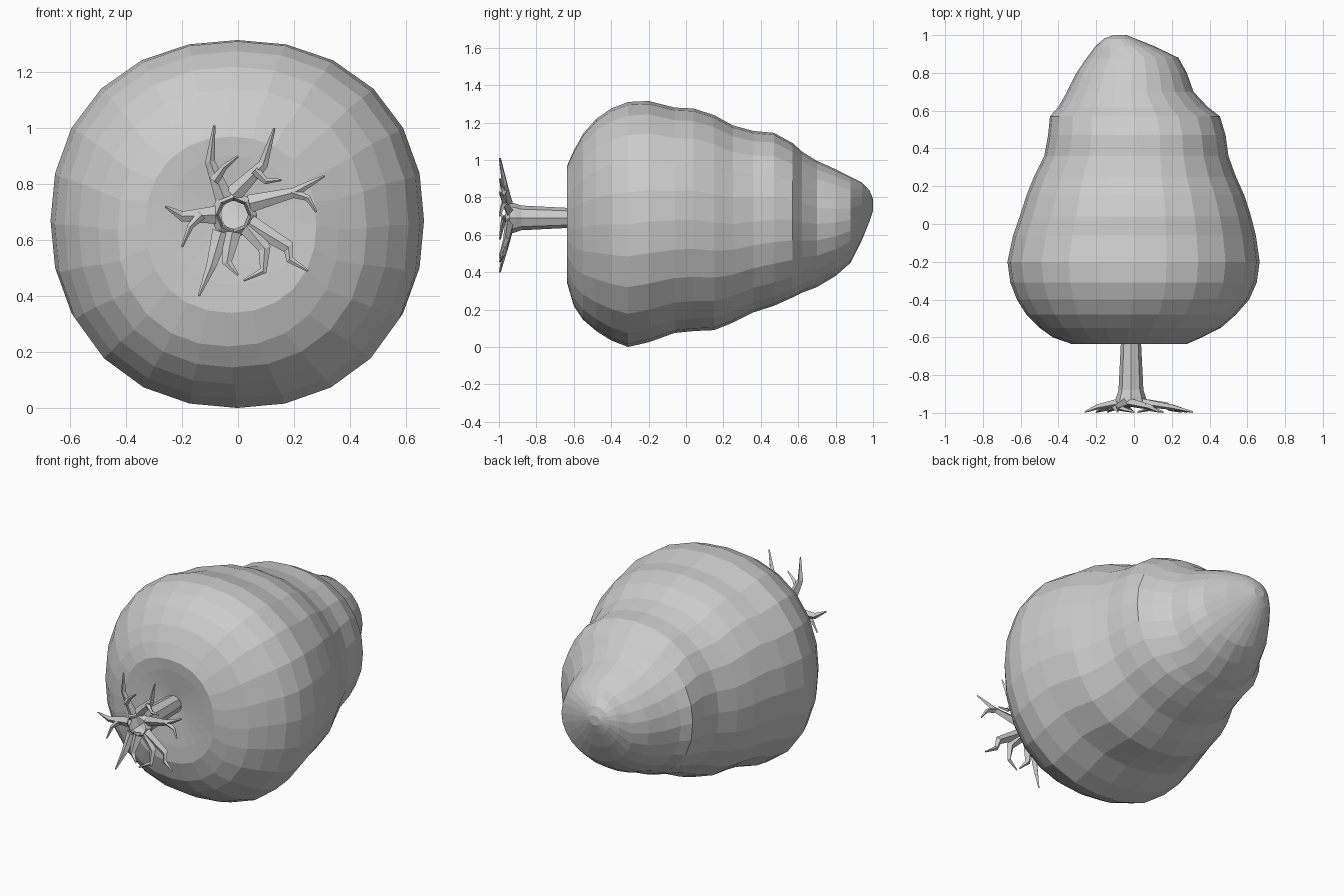
import bpy, math
from mathutils import Vector


def make_mesh(name, verts, faces):
    me = bpy.data.meshes.new(name)
    me.from_pydata(verts, [], faces)
    me.update()
    ob = bpy.data.objects.new(name, me)
    bpy.context.collection.objects.link(ob)
    return ob


def loft(rings, cap_end=False):
    n = len(rings[0])
    verts = [v for r in rings for v in r]
    faces = []
    for k in range(len(rings) - 1):
        for i in range(n):
            j = (i + 1) % n
            faces.append((k * n + i, k * n + j, (k + 1) * n + j, (k + 1) * n + i))
    if cap_end:
        faces.append(tuple((len(rings) - 1) * n + i for i in range(n)))
    return verts, faces


def oval(y, xl, xr, zb, zt, n, power=2.0):
    cx, cz, a, b = (xl + xr) / 2, (zb + zt) / 2, (xr - xl) / 2, (zt - zb) / 2
    pts = []
    for i in range(n):
        t = 2 * math.pi * i / n
        c, s = math.cos(t), math.sin(t)
        k = (abs(c) ** power + abs(s) ** power) ** (-1 / power)
        pts.append((cx + a * k * c, y, cz + b * k * s))
    return pts


# Crown: y, left x, right x, bottom z, top z
crown = [
    (-0.61, -0.06, 0.04, 0.64, 0.74),
    (-0.63, -0.25, 0.22, 0.44, 0.90),
    (-0.635, -0.33, 0.28, 0.34, 0.97),
    (-0.60, -0.43, 0.36, 0.22, 1.05),
    (-0.55, -0.50, 0.46, 0.145, 1.14),
    (-0.48, -0.57, 0.54, 0.085, 1.22),
    (-0.40, -0.62, 0.61, 0.035, 1.275),
    (-0.31, -0.655, 0.65, 0.00, 1.31),
    (-0.20, -0.67, 0.665, 0.025, 1.315),
    (-0.06, -0.64, 0.645, 0.075, 1.28),
    (0.04, -0.605, 0.62, 0.085, 1.275),
    (0.15, -0.57, 0.585, 0.09, 1.24),
    (0.25, -0.53, 0.54, 0.13, 1.185),
    (0.36, -0.475, 0.50, 0.185, 1.155),
    (0.47, -0.455, 0.485, 0.22, 1.145),
    (0.57, -0.445, 0.455, 0.265, 1.09),
    (0.62, -0.40, 0.39, 0.29, 1.045),
    (0.70, -0.355, 0.315, 0.32, 0.995),
    (0.80, -0.305, 0.28, 0.38, 0.95),
    (0.88, -0.25, 0.235, 0.45, 0.91),
    (0.94, -0.205, 0.11, 0.57, 0.88),
    (0.98, -0.16, 0.01, 0.67, 0.84),
    (1.00, -0.11, -0.04, 0.73, 0.79),
]
rings = [oval(*r, 24, 2.2 if r[0] < 0.6 else 2.0) for r in crown]
make_mesh("crown", *loft(rings, cap_end=True))


# Trunk: open eight-sided tube, flaring into the roots
def trunk_ring(y, r):
    return oval(y, -0.016 - r, -0.016 + r, 0.69 - r, 0.69 + r, 8)


make_mesh("trunk", *loft([trunk_ring(y, r) for y, r in
                          ((-0.965, 0.062), (-0.945, 0.085), (-0.915, 0.078),
                           (-0.88, 0.066), (-0.60, 0.052))]))


# Roots: tapered four-sided spikes along paths in front-view x, z
def root(name, pts, w0, start=0.0):
    n = len(pts)
    secs = []
    for i, (x, z) in enumerate(pts):
        f = i / (n - 1)
        a, b = pts[max(i - 1, 0)], pts[min(i + 1, n - 1)]
        d = Vector((b[0] - a[0], 0, b[1] - a[1])).normalized()
        side = Vector((-d.z, 0, d.x))
        y = -0.94 - 0.045 * (start + (1 - start) * f)
        c = Vector((x, y, z))
        w = w0 * (1 - f) + 0.004
        h = 0.022 * (1 - f) * (1 - 0.5 * start) + 0.006
        up = Vector((0, 1, 0))
        secs.append([c + side * w, c + up * h, c - side * w, c - up * h * 0.6])
    verts, faces = loft(secs, cap_end=True)
    make_mesh(name, [tuple(v) for v in verts], faces)


main_roots = [
    [(-0.05, 0.75), (-0.10, 0.88), (-0.085, 1.01)],
    [(-0.02, 0.76), (0.09, 0.87), (0.13, 1.00)],
    [(0.04, 0.73), (0.20, 0.77), (0.31, 0.83)],
    [(0.04, 0.66), (0.18, 0.575), (0.185, 0.53), (0.25, 0.49)],
    [(0.03, 0.65), (0.095, 0.57), (0.09, 0.49), (0.02, 0.455)],
    [(-0.02, 0.63), (-0.04, 0.52), (0.00, 0.475)],
    [(-0.06, 0.63), (-0.095, 0.51), (-0.14, 0.40)],
    [(-0.08, 0.69), (-0.20, 0.685), (-0.26, 0.72)],
]
side_roots = [
    [(-0.085, 0.81), (-0.05, 0.86), (0.00, 0.90)],
    [(0.06, 0.85), (0.10, 0.81), (0.155, 0.815)],
    [(0.19, 0.77), (0.25, 0.75), (0.28, 0.70)],
    [(-0.13, 0.69), (-0.17, 0.65), (-0.20, 0.575)],
]
for i, p in enumerate(main_roots):
    root(f"root_{i + 1}", p, 0.028)
for i, p in enumerate(side_roots):
    root(f"side_root_{i + 1}", p, 0.014, 0.5)

# Rest the root tips on the front plane of the model
for ob in bpy.data.objects:
    if "root" in ob.name:
        ob.location.y = -0.011
